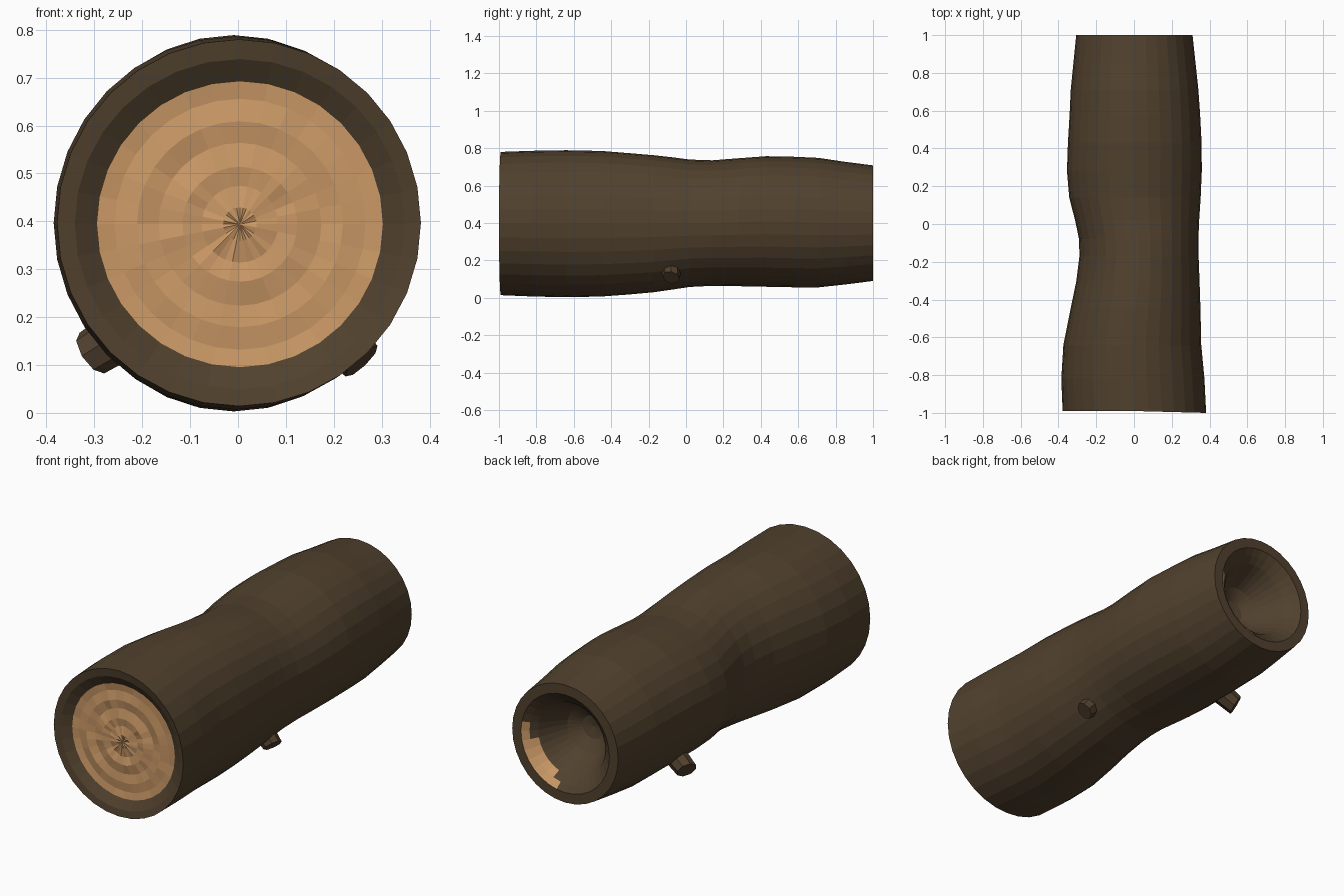
import bpy, bmesh, math, random
from mathutils import Vector, Matrix

if "Cube" in bpy.data.objects:
    bpy.data.objects.remove(bpy.data.objects["Cube"])

random.seed(4)
SIDES = 32


def material(name, col):
    m = bpy.data.materials.new(name)
    m.diffuse_color = (*col, 1)
    m.use_nodes = True
    m.node_tree.nodes["Principled BSDF"].inputs["Base Color"].default_value = m.diffuse_color
    return m


BARK = material("dark bark", (0.082, 0.053, 0.027))
WOOD = material("cut wood", (0.60, 0.32, 0.135))


def make_object(name, bm, mats):
    bmesh.ops.recalc_face_normals(bm, faces=bm.faces)
    me = bpy.data.meshes.new(name)
    bm.to_mesh(me)
    bm.free()
    for m in mats:
        me.materials.append(m)
    ob = bpy.data.objects.new(name, me)
    bpy.context.collection.objects.link(ob)
    return ob


def ring(bm, y, cx, cz, rx, rz, bump=0.0):
    out = []
    for i in range(SIDES):
        a = 2 * math.pi * i / SIDES
        out.append(bm.verts.new((cx + rx * math.cos(a),
                                 y + random.uniform(-bump, bump),
                                 cz + rz * math.sin(a))))
    return out


def bridge(bm, a, b):
    return [bm.faces.new((a[i], a[(i + 1) % SIDES], b[(i + 1) % SIDES], b[i]))
            for i in range(SIDES)]


def close(bm, r, point):
    c = bm.verts.new(point)
    return [bm.faces.new((r[i], r[(i + 1) % SIDES], c)) for i in range(SIDES)]


# outline of the log: y, left x, right x, bottom z, top z
rows = [
    (-0.99, -.378, .382, .014, .780), (-0.82, -.385, .373, .007, .786),
    (-0.64, -.374, .356, .003, .789), (-0.45, -.336, .352, .007, .785),
    (-0.30, -.305, .347, .018, .773), (-0.17, -.289, .342, .030, .762),
    (-0.08, -.291, .341, .043, .752), (0.02, -.312, .345, .058, .739),
    (0.14, -.343, .353, .064, .735), (0.28, -.355, .359, .062, .746),
    (0.43, -.350, .358, .059, .757), (0.58, -.341, .350, .056, .754),
    (0.71, -.335, .341, .056, .748), (0.85, -.321, .326, .071, .727),
    (1.00, -.306, .310, .090, .708)]

# bark shell with front rim, front recess and dished hollow at the back
bm = bmesh.new()
front = [(-0.955, 0.297), (-0.985, 0.345)]
loops = [ring(bm, y, 0.004, 0.394, r, r) for y, r in front]
for y, xl, xr, zb, zt in rows:
    loops.append(ring(bm, y, (xl + xr) / 2, (zb + zt) / 2, (xr - xl) / 2, (zt - zb) / 2))
for v in loops[2]:                      # slightly slanted saw cut
    v.co.y -= 0.01 * max(0, v.co.x / 0.38)
hollow = [(1.0, .257), (.975, .225), (.945, .195), (.88, .16), (.81, .12), (.77, .06)]
start = len(loops)
for y, r in hollow:
    loops.append(ring(bm, y, 0.002, 0.399, r, r))
for k in range(len(loops) - 1):
    faces = bridge(bm, loops[k], loops[k + 1])
    if start <= k < start + 2:          # exposed wood on the lower right of the hollow
        lo, hi = ((-78, 6), (-62, -8))[k - start]
        for f in faces:
            c = f.calc_center_median()
            if lo < math.degrees(math.atan2(c.z - 0.399, c.x - 0.002)) < hi:
                f.material_index = 1
close(bm, loops[-1], (0.002, 0.76, 0.399))
make_object("log_bark", bm, [BARK, WOOD])

# uneven cut wood face at the front
bm = bmesh.new()
discs = [ring(bm, -0.956, 0.004, 0.394, 0.299, 0.299)]
for r, y in ((.262, -.952), (.215, -.958), (.17, -.95), (.12, -.96), (.08, -.954), (.035, -.96)):
    discs.append(ring(bm, y, 0.004, 0.394, r, r, 0.0035))
for a, b in zip(discs, discs[1:]):
    bridge(bm, a, b)
close(bm, discs[-1], (0.004, -0.958, 0.394))
make_object("front_cut_wood", bm, [WOOD])


# short broken branch stubs
def stub(name, base, tip, r0, r1):
    base, tip = Vector(base), Vector(tip)
    d = tip - base
    bm = bmesh.new()
    bmesh.ops.create_cone(bm, cap_ends=True, segments=8, radius1=r0, radius2=r1,
                          depth=d.length)
    for v in bm.verts:                  # slanted broken end
        if v.co.z > 0:
            v.co.z += 0.25 * v.co.x
    rot = d.to_track_quat('Z', 'Y').to_matrix().to_4x4()
    bmesh.ops.transform(bm, verts=bm.verts,
                        matrix=Matrix.Translation((base + tip) / 2) @ rot)
    make_object(name, bm, [BARK])


stub("right_branch_stub", (0.17, -0.08, 0.20), (0.258, -0.08, 0.108), 0.06, 0.046)
stub("left_branch_stub", (-0.17, 0.40, 0.21), (-0.305, 0.43, 0.125), 0.06, 0.05)
